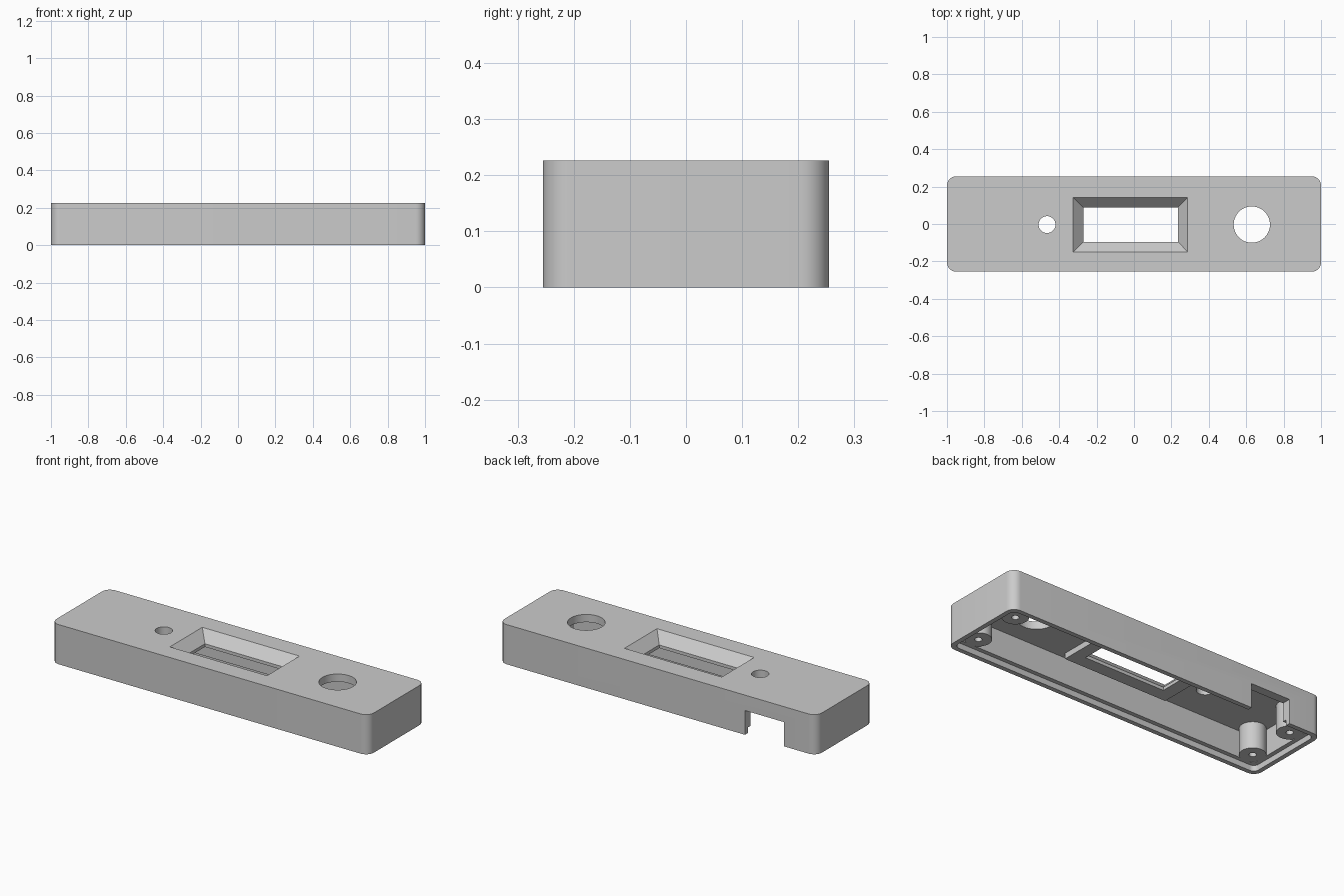
import bpy, bmesh, math

cube = bpy.data.objects.get("Cube")
if cube:
    bpy.data.objects.remove(cube, do_unlink=True)

grey = bpy.data.materials.new("light_grey_plastic")
grey.use_nodes = True
grey.diffuse_color = (0.6, 0.6, 0.6, 1)
grey.node_tree.nodes["Principled BSDF"].inputs["Base Color"].default_value = (0.6, 0.6, 0.6, 1)

HEIGHT, CEILING, STEP = 0.226, 0.182, 0.032


def loft(name, low, high, z0, z1):
    """Closed solid between two matching outlines."""
    bm = bmesh.new()
    a = [bm.verts.new((x, y, z0)) for x, y in low]
    b = [bm.verts.new((x, y, z1)) for x, y in high]
    bm.faces.new(a[::-1])
    bm.faces.new(b)
    n = len(a)
    for i in range(n):
        j = (i + 1) % n
        bm.faces.new((a[i], a[j], b[j], b[i]))
    mesh = bpy.data.meshes.new(name)
    bm.to_mesh(mesh)
    bm.free()
    mesh.materials.append(grey)
    obj = bpy.data.objects.new(name, mesh)
    bpy.context.collection.objects.link(obj)
    return obj


def rect(x0, x1, y0, y1):
    return [(x0, y0), (x1, y0), (x1, y1), (x0, y1)]


def rounded(hx, hy, r, steps=10):
    pts = []
    for k, (sx, sy) in enumerate([(1, 1), (-1, 1), (-1, -1), (1, -1)]):
        for i in range(steps + 1):
            t = math.pi / 2 * (k + i / steps)
            pts.append((sx * (hx - r) + r * math.cos(t), sy * (hy - r) + r * math.sin(t)))
    return pts


def circle(cx, cy, r, n=48):
    return [(cx + r * math.cos(math.tau * i / n), cy + r * math.sin(math.tau * i / n)) for i in range(n)]


def prism(name, outline, z0, z1):
    return loft(name, outline, outline, z0, z1)


def combine(tool, operation):
    mod = case.modifiers.new(tool.name, "BOOLEAN")
    mod.operation = operation
    mod.solver = "EXACT"
    mod.object = tool
    bpy.context.view_layer.objects.active = case
    bpy.ops.object.modifier_apply(modifier=mod.name)
    bpy.data.objects.remove(tool, do_unlink=True)


# Hollow shell, open below, with a stepped rim
case = prism("case_shell", rounded(1, 0.255, 0.05), 0, HEIGHT)
combine(prism("cavity", rounded(0.95, 0.205, 0.02), -0.1, CEILING), "DIFFERENCE")
combine(prism("rim_step", rounded(0.974, 0.229, 0.03), -0.1, STEP), "DIFFERENCE")

# Thickened frame behind the display window
combine(prism("window_frame", rect(-0.345, 0.305, -0.17, 0.165), 0.15, 0.205), "UNION")

# Screw bosses in the four corners
corners = [(sx * 0.89, sy * 0.143) for sx in (-1, 1) for sy in (-1, 1)]
for x, y in corners:
    combine(prism("screw_boss", circle(x, y, 0.068), STEP, 0.2), "UNION")
for x, y in corners:
    combine(prism("screw_hole", circle(x, y, 0.019, 24), -0.1, 0.15), "DIFFERENCE")

# Display window: straight opening with a sloped surround
inner = rect(-0.27, 0.235, -0.095, 0.088)
outer = rect(-0.325, 0.287, -0.149, 0.143)
combine(prism("window_opening", inner, 0.1, 0.2), "DIFFERENCE")
combine(loft("window_slope", inner, outer, 0.168, HEIGHT), "DIFFERENCE")

# Round holes in the top
for x, r in ((0.63, 0.097), (-0.465, 0.045)):
    combine(prism("top_hole", circle(x, -0.003, r), 0.1, 0.3), "DIFFERENCE")

# Connector notch in the back wall
combine(prism("back_notch", rect(-0.795, -0.55, 0.19, 0.3), -0.1, 0.138), "DIFFERENCE")

bpy.ops.object.select_all(action="DESELECT")
case.select_set(True)
bpy.context.view_layer.objects.active = case
bpy.ops.object.shade_smooth_by_angle(angle=math.radians(30))
